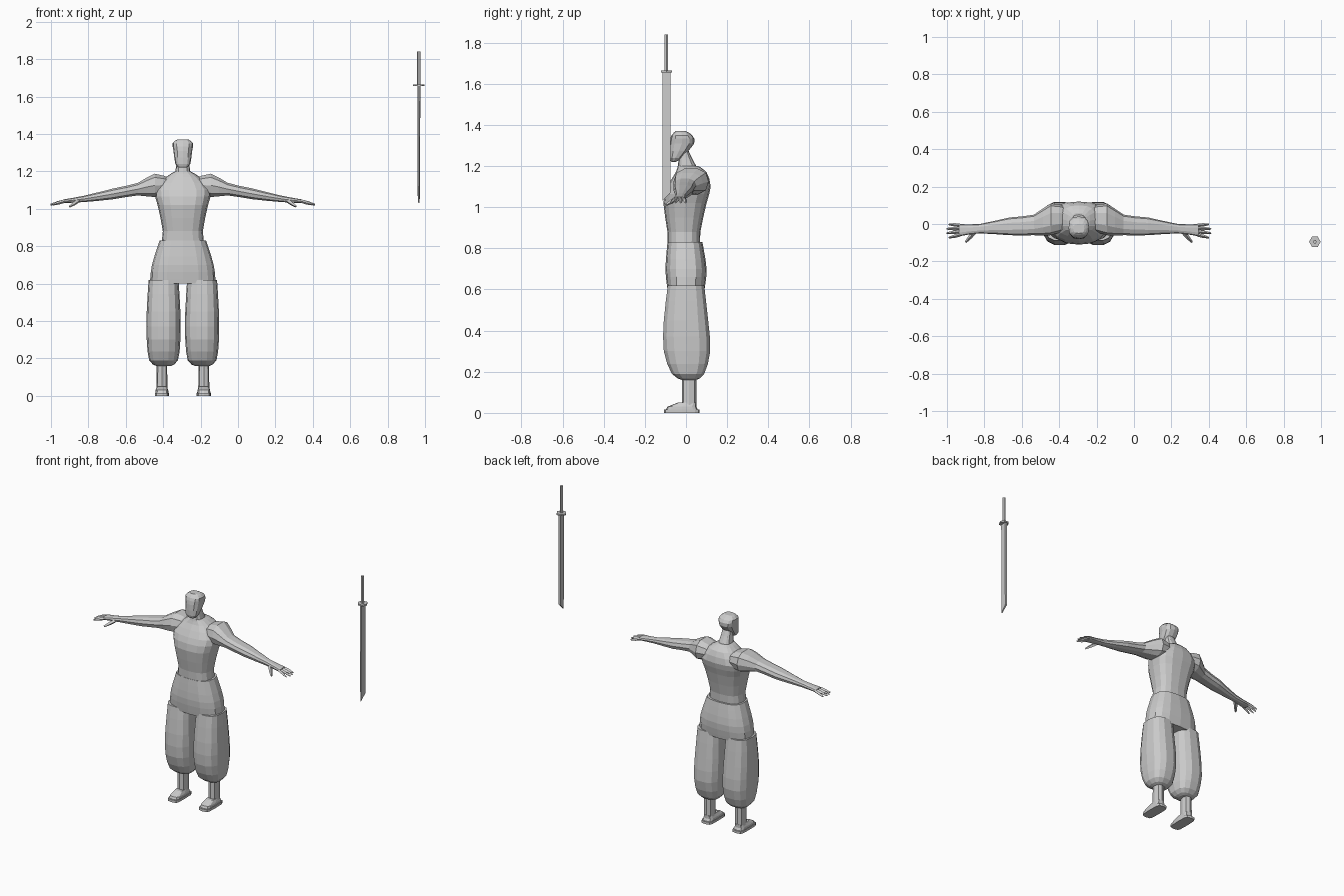
import bpy, math
from mathutils import Vector

cube = bpy.data.objects.get("Cube")
if cube:
    bpy.data.objects.remove(cube)

GREY = (.6, .6, .6, 1)
clay = bpy.data.materials.new("plain grey")
clay.use_nodes = True
clay.diffuse_color = GREY
clay.node_tree.nodes["Principled BSDF"].inputs["Base Color"].default_value = GREY

body_origin = Vector((-.295, 0, 0))
sword_origin = Vector((.967, -.095, 0))


def add_mesh(name, verts, faces, origin=body_origin, mirrored=False):
    mesh = bpy.data.meshes.new(name)
    mesh.from_pydata(verts, [], faces)
    mesh.materials.append(clay)
    part = bpy.data.objects.new(name, mesh)
    part.location = origin
    bpy.context.collection.objects.link(part)
    if mirrored:
        mirror = part.modifiers.new("other side", "MIRROR")
        mirror.use_mirror_merge = False


def smooth_sections(keys, steps):
    """Fill in sections between the key sections along a smooth curve."""
    keys = [Vector(key) for key in keys]
    last = len(keys) - 1
    sections = []
    for k in range(last):
        start, end = keys[k], keys[k + 1]
        leave = (end - keys[max(k - 1, 0)]) / 2
        arrive = (keys[min(k + 2, last)] - start) / 2
        for step in range(steps):
            t = step / steps
            ease = t * t * (3 - 2 * t)
            sections.append(start.lerp(end, ease)
                            + leave * t * (1 - t) ** 2
                            - arrive * t * t * (1 - t))
    return sections + [keys[last]]


def skin_faces(rings, sides):
    """Side faces and end caps for rings of equal size."""
    faces = [tuple(reversed(range(sides)))]
    for ring in range(rings - 1):
        base = ring * sides
        for i in range(sides):
            j = (i + 1) % sides
            faces.append((base + i, base + j, base + sides + j, base + sides + i))
    faces.append(tuple(range((rings - 1) * sides, rings * sides)))
    return faces


def rounded_ring(sides, roundness):
    """Unit outline between a circle (roundness one) and a square (zero)."""
    for i in range(sides):
        angle = math.tau * i / sides
        yield tuple(math.copysign(abs(v) ** roundness, v)
                    for v in (math.cos(angle), math.sin(angle)))


def upright(name, keys, sides=12, roundness=.75, steps=2, middle=0, mirrored=False):
    """Loft up z; each key is height, half width, front, back."""
    verts = []
    sections = smooth_sections(keys, steps)
    for z, half, front, back in sections:
        for c, s in rounded_ring(sides, roundness):
            verts.append((middle + half * c, (front + back + (back - front) * s) / 2, z))
    add_mesh(name, verts, skin_faces(len(sections), sides), mirrored=mirrored)


def limb(name, keys, sides=10, roundness=.8, steps=2):
    """Mirrored loft out along x; each key is reach, front, back, bottom, top."""
    verts = []
    sections = smooth_sections(keys, steps)
    for x, front, back, low, high in sections:
        for c, s in rounded_ring(sides, roundness):
            verts.append((x, (front + back + (back - front) * c) / 2,
                          (low + high + (high - low) * s) / 2))
    add_mesh(name, verts, skin_faces(len(sections), sides), mirrored=True)


def digit(name, start, end, thickness):
    """Four-sided finger, tapering from its middle joint to the tip."""
    start, end = Vector(start), Vector(end)
    direction = (end - start).normalized()
    across = direction.cross(Vector((0, 0, 1))).normalized()
    over = direction.cross(across)
    joint = start.lerp(end, .5)
    verts = [centre + offset * radius
             for centre, radius in ((start, thickness), (joint, thickness), (end, thickness / 2))
             for offset in (across, over, -across, -over)]
    add_mesh(name, verts, skin_faces(3, 4), mirrored=True)


def hexagonal_bar(name, bottom, top, radius):
    bpy.ops.mesh.primitive_cylinder_add(
        vertices=6, radius=radius, depth=top - bottom, rotation=(0, 0, math.pi / 6),
        location=sword_origin + Vector((0, 0, (bottom + top) / 2)))
    bar = bpy.context.object
    bar.name = name
    bar.data.materials.append(clay)


# Torso, neck and head
upright("torso", [(.8, .12, -.09, .07), (.88, .107, -.09, .07), (1.02, .135, -.11, .1),
                  (1.1, .15, -.09, .12), (1.17, .09, -.05, .1), (1.2, .04, -.04, .06)],
        sides=16)
upright("neck", [(1.17, .06, -.05, .09), (1.2, .04, -.04, .05), (1.28, .03, -.03, .01)])
upright("head", [(1.22, .02, -.07, -.05), (1.24, .04, -.08, -.02), (1.31, .05, -.08, .04),
                 (1.35, .055, -.07, .03), (1.37, .03, -.05, 0)])

# Baggy trousers
upright("trouser_hips", [(.6, .176, -.09, .09), (.7, .165, -.1, .1), (.83, .124, -.09, .08)],
        sides=16, steps=3)
leg_middle = .103
upright("trouser_leg", [(.16, .04, -.02, .05), (.19, .077, -.07, .09), (.3, .09, -.11, .12),
                        (.45, .09, -.11, .11), (.62, .08, -.09, .09)],
        sides=14, middle=leg_middle, mirrored=True)

# Ankles, feet and flat soles
foot_middle = .112
upright("ankle", [(.02, .03, -.02, .05), (.17, .028, -.02, .05)],
        sides=8, steps=1, middle=foot_middle, mirrored=True)
upright("foot", [(.01, .036, -.1, .06), (.03, .034, -.09, .05), (.05, .026, -.04, .05)],
        roundness=.5, steps=1, middle=foot_middle, mirrored=True)
upright("sole", [(height, .038, -.106, .066) for height in (0, .016)],
        roundness=.45, steps=1, middle=foot_middle, mirrored=True)

# Arms from inside the shoulder to the palm
limb("arm", [(.06, -.03, .09, 1.09, 1.16), (.15, -.06, .11, 1.06, 1.19),
             (.24, -.06, .05, 1.07, 1.14), (.37, -.06, .035, 1.05, 1.11),
             (.53, -.05, 0, 1.035, 1.07), (.64, -.066, 0, 1.03, 1.05)])

# Spread fingers, the middle ones longer, and a lowered thumb
for i, reach in enumerate((.695, .707, .707, .695)):
    root = -.007 - .017 * i
    digit("finger", (.635, root, 1.04), (reach, root * 1.4 + .008, 1.022), .009)
digit("thumb", (.555, -.04, 1.046), (.605, -.097, 1.012), .011)

# Sword hanging point down: handle, guard and a wedge blade with a slanted tip
guard_height = 1.66
hexagonal_bar("sword_handle", guard_height, 1.84, .01)
hexagonal_bar("sword_guard", guard_height - .005, guard_height + .005, .031)
outline = [(.02, guard_height), (.02, 1.07), (-.02, 1.03), (-.02, guard_height)]
half_thickness = (.008, .006, .003, .005)
blade = [(side * half, y, z) for side in (-1, 1)
         for (y, z), half in zip(outline, half_thickness)]
add_mesh("sword_blade", blade, skin_faces(2, len(outline)), origin=sword_origin)
